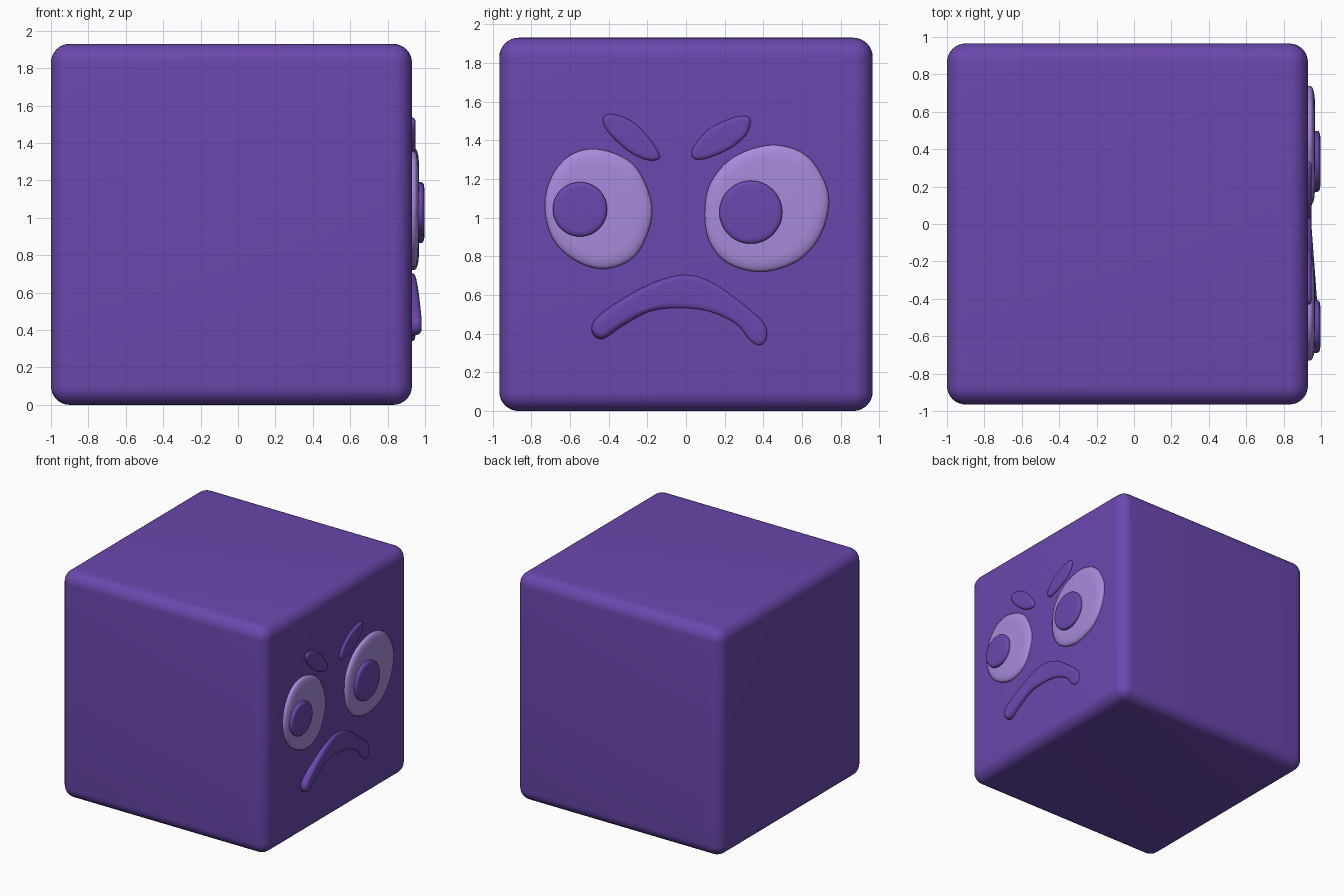
import bpy, bmesh, math
from mathutils import Vector

if "Cube" in bpy.data.objects:
    bpy.data.objects.remove(bpy.data.objects["Cube"])

FACE_X = 0.93


def material(name, rgb):
    m = bpy.data.materials.new(name)
    m.diffuse_color = (*rgb, 1)
    m.use_nodes = True
    m.node_tree.nodes["Principled BSDF"].inputs["Base Color"].default_value = m.diffuse_color
    return m


purple = material("purple", (0.145, 0.063, 0.42))
lilac = material("lilac", (0.39, 0.26, 0.71))


def finish(name, bm, mat, angle=50):
    bmesh.ops.recalc_face_normals(bm, faces=bm.faces)
    me = bpy.data.meshes.new(name)
    bm.to_mesh(me)
    bm.free()
    ob = bpy.data.objects.new(name, me)
    bpy.context.collection.objects.link(ob)
    me.materials.append(mat)
    bpy.ops.object.select_all(action='DESELECT')
    ob.select_set(True)
    bpy.context.view_layer.objects.active = ob
    bpy.ops.object.shade_smooth_by_angle(angle=math.radians(angle))
    return ob


def smooth_loop(flat, steps=6):
    # closed Catmull-Rom curve through (y, z) pairs
    p = [Vector(flat[i:i + 2]) for i in range(0, len(flat), 2)]
    n, out = len(p), []
    for i in range(n):
        a, b, c, d = p[i - 1], p[i], p[(i + 1) % n], p[(i + 2) % n]
        for s in range(steps):
            t = s / steps
            out.append(0.5 * (2 * b + (c - a) * t + (2 * a - 5 * b + 4 * c - d) * t * t
                              + (3 * b - a - 3 * c + d) * t ** 3))
    return out


def circle(y, z, r, n=48):
    return [Vector((y + r * math.cos(2 * math.pi * i / n),
                    z + r * math.sin(2 * math.pi * i / n))) for i in range(n)]


def relief(name, loop, height, inset, mat, wall=0.3, rings=5):
    # raised plate on the face: short wall, then a rounded shoulder
    n = len(loop)
    area = sum(loop[i - 1].cross(loop[i]) for i in range(n))
    sign = 1 if area > 0 else -1
    inward = []
    for i in range(n):
        t = (loop[(i + 1) % n] - loop[i - 1]).normalized()
        inward.append(Vector((-t.y, t.x)) * sign)
    profile = [(0, None)]
    for k in range(rings + 1):
        a = math.pi / 2 * k / rings
        profile.append((inset * (1 - math.cos(a)), wall + (1 - wall) * math.sin(a)))
    bm = bmesh.new()
    prev = None
    for off, h in profile:
        ring = []
        for p, d in zip(loop, inward):
            q = p + d * off
            x = FACE_X - 0.02 if h is None else FACE_X + h * height(q.x)
            ring.append(bm.verts.new((x, q.x, q.y)))
        if prev:
            for i in range(n):
                j = (i + 1) % n
                bm.faces.new((prev[i], prev[j], ring[j], ring[i]))
        else:
            bm.faces.new(ring[::-1])
        prev = ring
    top = bm.faces.new(prev)
    bmesh.ops.triangulate(bm, faces=[top])
    return finish(name, bm, mat)


# body: rounded cube
bm = bmesh.new()
bmesh.ops.create_cube(bm, size=1.93)
bmesh.ops.translate(bm, verts=bm.verts, vec=(FACE_X - 0.965, 0, 0.965))
bmesh.ops.bevel(bm, geom=bm.edges[:], offset=0.1, segments=8, profile=0.5, affect='EDGES')
finish("body", bm, purple)

# eyes
left_eye = [-.48, 1.355, -.33, 1.315, -.235, 1.225, -.175, 1.05, -.21, .89, -.29, .78,
            -.43, .735, -.575, .78, -.685, .885, -.73, 1.045, -.70, 1.20, -.61, 1.315]
right_eye = [.44, 1.375, .61, 1.33, .71, 1.20, .738, 1.065, .69, .90, .575, .775,
             .39, .72, .215, .765, .12, .88, .097, 1.035, .13, 1.185, .25, 1.315]
relief("left_eye", smooth_loop(left_eye), lambda y: 0.037, 0.08, lilac)
relief("right_eye", smooth_loop(right_eye), lambda y: 0.037, 0.08, lilac)

# pupils
relief("left_pupil", circle(-0.548, 1.043, 0.141), lambda y: 0.066, 0.03, purple, 0.75)
relief("right_pupil", circle(0.335, 1.028, 0.163), lambda y: 0.066, 0.03, purple, 0.75)

# brows
left_brow = [-.43, 1.51, -.385, 1.535, -.275, 1.495, -.175, 1.39, -.137, 1.31,
             -.20, 1.298, -.30, 1.345, -.40, 1.44]
right_brow = [.333, 1.505, .315, 1.435, .24, 1.365, .12, 1.31, .045, 1.303,
              .034, 1.355, .11, 1.45, .225, 1.51, .30, 1.525]
relief("left_brow", smooth_loop(left_brow), lambda y: 0.02, 0.025, purple)
relief("right_brow", smooth_loop(right_brow), lambda y: 0.02, 0.025, purple)

# frowning mouth, thicker towards its left end
mouth = [-.488, .425, -.468, .475, -.385, .543, -.20, .65, -.018, .703, .13, .667,
         .30, .548, .405, .45, .415, .372, .38, .341, .33, .367, .26, .45,
         .13, .512, -.018, .533, -.18, .517, -.32, .445, -.42, .377, -.468, .383]
relief("mouth", smooth_loop(mouth), lambda y: 0.018 + max(0, -y) * 0.075, 0.03, purple)
